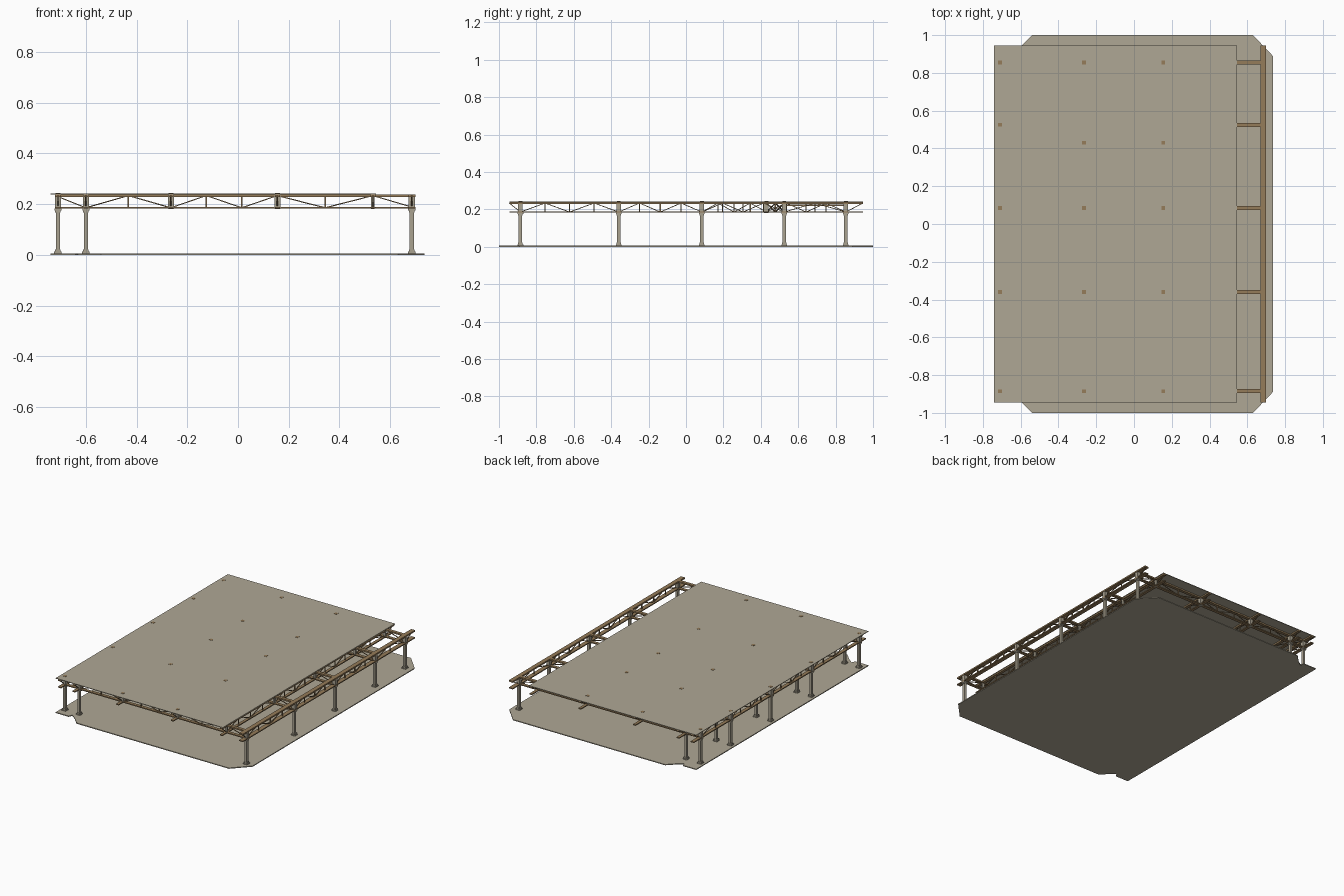
import bpy, bmesh
from mathutils import Vector, Matrix

cube = bpy.data.objects.get("Cube")
if cube:
    bpy.data.objects.remove(cube)


def material(name, rgb):
    m = bpy.data.materials.new(name)
    m.use_nodes = True
    m.diffuse_color = (*rgb, 1)
    m.node_tree.nodes["Principled BSDF"].inputs["Base Color"].default_value = (*rgb, 1)
    return m


BEIGE = material("warm_concrete", (0.43, 0.39, 0.30))
BROWN = material("brown_steel", (0.30, 0.20, 0.10))
GREY = material("column_stone", (0.40, 0.36, 0.28))


def finish(name, bm, mat):
    me = bpy.data.meshes.new(name)
    bmesh.ops.recalc_face_normals(bm, faces=bm.faces)
    bm.to_mesh(me)
    bm.free()
    me.materials.append(mat)
    ob = bpy.data.objects.new(name, me)
    bpy.context.collection.objects.link(ob)
    return ob


def bar(bm, a, b, w, h):
    """Rectangular member from a to b, w across and h deep."""
    a, b = Vector(a), Vector(b)
    d = (b - a).normalized()
    side = d.cross(Vector((0, 0, 1)))
    side = side.normalized() if side.length > 0.001 else Vector((1, 0, 0))
    up = side.cross(d)
    rot = Matrix((side, d, up)).transposed().to_4x4()
    size = Matrix.Diagonal((w, (b - a).length, h, 1))
    bmesh.ops.create_cube(bm, size=1, matrix=Matrix.Translation((a + b) / 2) @ rot @ size)


def slab(name, outline, z, t, mat):
    bm = bmesh.new()
    face = bm.faces.new([bm.verts.new((x, y, z)) for x, y in outline])
    new = bmesh.ops.extrude_face_region(bm, geom=[face])["geom"]
    bmesh.ops.translate(bm, vec=(0, 0, t), verts=[v for v in new if isinstance(v, bmesh.types.BMVert)])
    return finish(name, bm, mat)


ROWS = [-0.885, -0.36, 0.085, 0.525, 0.855]      # frames along the length
INNER = [-0.885, -0.36, 0.085, 0.43, 0.855]      # frames at the inner lines
END = 0.945
Z_LOW, Z_TOP = 0.186, 0.234

# Ground slab with clipped corners and small notches on one side
half = [(0.735, 0.89), (0.63, 1), (-0.54, 1), (-0.595, END), (-0.63, 0.92), (-0.64, END), (-0.74, END)]
slab("ground_slab", half + [(x, -y) for x, y in reversed(half)], 0, 0.006, BEIGE)

# Roof slab
slab("roof_slab", [(-0.74, -END), (0.545, -END), (0.545, END), (-0.74, END)], 0.239, 0.004, BEIGE)


def truss(bm, p, q, panels, width, flip=0):
    """Flat truss between two plan points with verticals and zigzag braces."""
    p, q = Vector((*p, 0)), Vector((*q, 0))
    low, top = Vector((0, 0, Z_LOW)), Vector((0, 0, Z_TOP))
    bar(bm, p + top, q + top, width, 0.010)
    bar(bm, p + low, q + low, width, 0.007)
    for i in range(panels):
        a, b = p.lerp(q, i / panels), p.lerp(q, (i + 1) / panels)
        z1, z2 = (low, top) if (i + flip) % 2 == 0 else (top, low)
        bar(bm, a + z1, b + z2, 0.005, 0.004)
        if i:
            bar(bm, a + low, a + top, 0.006, 0.006)


# Long trusses, one per line of supports
LINES = [("left_edge", -0.71, ROWS, 0.024), ("inner_left", -0.60, ROWS, 0.02),
         ("middle_left", -0.265, INNER, 0.02), ("middle_right", 0.155, INNER, 0.02),
         ("roof_edge", 0.532, ROWS, 0.02), ("outer_right", 0.685, ROWS, 0.03)]
for name, x, ys, width in LINES:
    bm = bmesh.new()
    stops = [-END] + ys + [END]
    for i, (y0, y1) in enumerate(zip(stops, stops[1:])):
        n = 1 if i in (0, len(ys)) else max(2, 2 * round((y1 - y0) / 0.22))
        truss(bm, (x, y0), (x, y1), n, width, flip=int(i == 0))
    finish(name + "_long_truss", bm, BROWN)

# Cross trusses, one per frame
for k, (outer, inner) in enumerate(zip(ROWS, INNER)):
    bm = bmesh.new()
    path = [(-0.72, outer, 1), (-0.60, outer, 2), (-0.265, inner, 2),
            (0.155, inner, 2), (0.532, outer, 1), (0.695, outer, 0)]
    panels = [1, 2, 3, 2, 1]
    for i, n in enumerate(panels):
        truss(bm, path[i][:2], path[i + 1][:2], n, 0.022, flip=int(i in (0, 3, 4)))
    finish(f"cross_truss_{k + 1}", bm, BROWN)

# Secondary rail in the last bay
bm = bmesh.new()
bar(bm, (0.532, ROWS[3], 0.222), (0.532, ROWS[4], 0.222), 0.012, 0.006)
finish("secondary_rail", bm, BROWN)

# Posts at the truss crossings, capped flush through the roof
bm, caps = bmesh.new(), bmesh.new()
for name, x, ys, width in LINES:
    w = 0.014 if name == "roof_edge" else 0.024
    for y in ys:
        bar(bm, (x, y, 0.182), (x, y, 0.2385), w, w)
        if name in ("left_edge", "middle_left", "middle_right"):
            bar(caps, (x, y, 0.238), (x, y, 0.2445), 0.02, 0.02)
finish("truss_posts", bm, GREY)
finish("roof_caps", caps, BROWN)

# Columns with base blocks and flared heads
for name, x in (("left_edge", -0.71), ("inner_left", -0.60), ("outer_right", 0.685)):
    bm = bmesh.new()
    for y in ROWS:
        bar(bm, (x, y, 0.005), (x, y, 0.183), 0.016, 0.019)
        bar(bm, (x, y, 0.005), (x, y, 0.013), 0.030, 0.030)
        bar(bm, (x, y, 0.013), (x, y, 0.022), 0.022, 0.024)
        bar(bm, (x, y, 0.168), (x, y, 0.176), 0.022, 0.024)
        bar(bm, (x, y, 0.176), (x, y, 0.184), 0.028, 0.030)
    finish(name + "_columns", bm, GREY)
